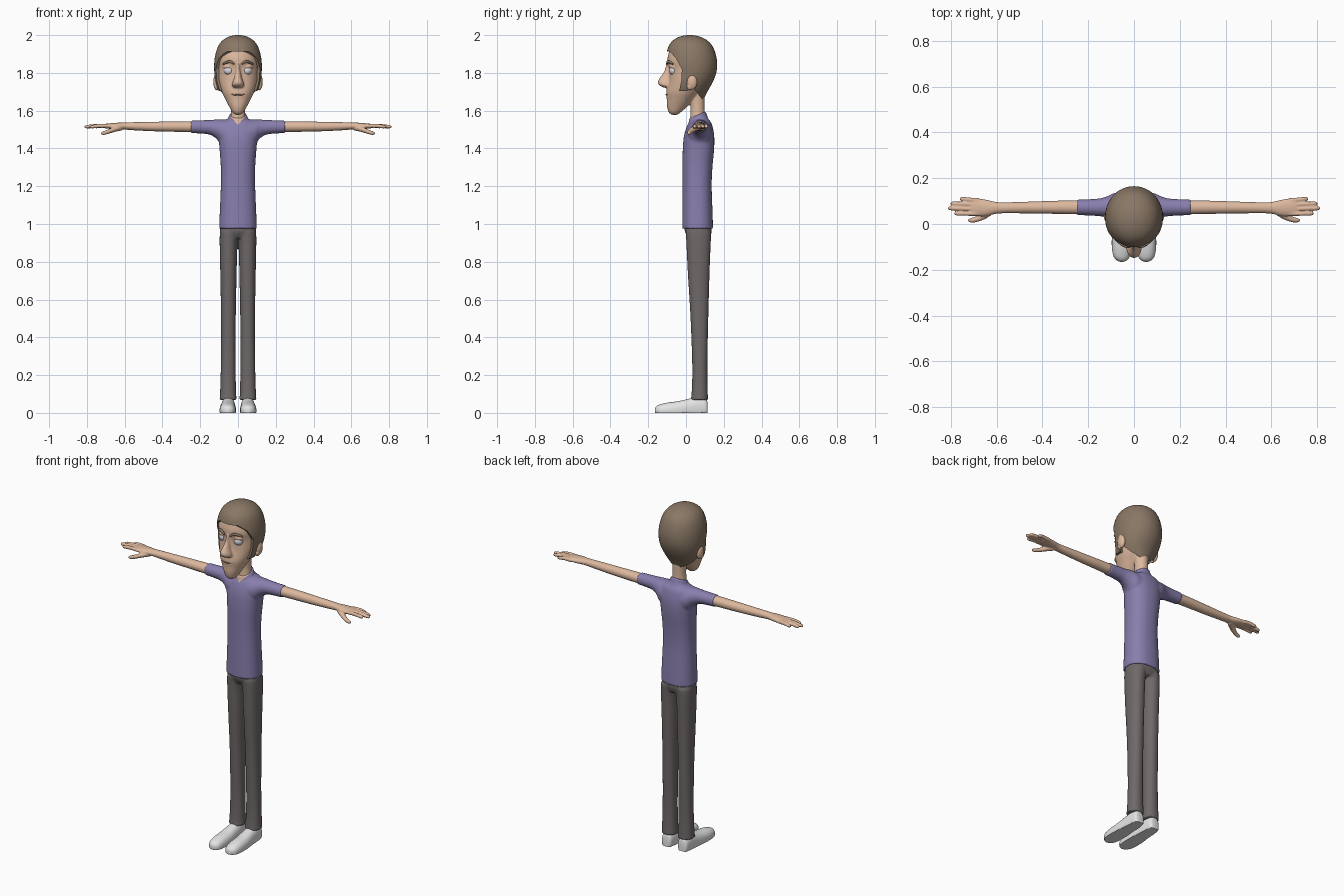
import bpy, bmesh, math
from mathutils import Matrix, Vector

if "Cube" in bpy.data.objects:
    bpy.data.objects.remove(bpy.data.objects["Cube"])


def material(name, rgb):
    m = bpy.data.materials.new(name)
    m.diffuse_color = (*rgb, 1)
    m.use_nodes = True
    m.node_tree.nodes["Principled BSDF"].inputs["Base Color"].default_value = m.diffuse_color
    return m


SKIN = material("skin", (0.72, 0.48, 0.34))
HAIR = material("brown hair", (0.25, 0.185, 0.13))
SHIRT = material("purple shirt", (0.25, 0.21, 0.42))
TROUSER = material("grey trousers", (0.16, 0.14, 0.14))
SHOE = material("off white shoe", (0.78, 0.78, 0.78))
WHITE = material("eye white", (0.75, 0.75, 0.82))
IRIS = material("blue iris", (0.22, 0.24, 0.50))
PUPIL = material("dark pupil", (0.02, 0.02, 0.03))
MOUTH = material("mouth line", (0.30, 0.16, 0.11))


def spline(rows, steps=5):
    """Catmull-Rom through rows of numbers."""
    out = []
    for i in range(len(rows) - 1):
        a, b, c, d = (rows[min(max(i + k, 0), len(rows) - 1)] for k in (-1, 0, 1, 2))
        for s in range(steps):
            t = s / steps
            out.append([0.5 * (2 * q + (r - p) * t + (2 * p - 5 * q + 4 * r - s3) * t * t
                               + (3 * q - p - 3 * r + s3) * t ** 3) for p, q, r, s3 in zip(a, b, c, d)])
    return out + [list(rows[-1])]


def loft(bm, rows, axis, n=40, power=2.0, flip=False):
    """Rows of (t, a0, a1, b0, b1): ellipse extents across the two other axes."""
    rings = []
    for t, a0, a1, b0, b1 in spline(rows):
        ring = []
        for i in range(n):
            u = 2 * math.pi * i / n
            c, s = math.cos(u), math.sin(u)
            a = (a0 + a1) / 2 + (a1 - a0) / 2 * math.copysign(abs(c) ** (2 / power), c)
            b = (b0 + b1) / 2 + (b1 - b0) / 2 * math.copysign(abs(s) ** (2 / power), s)
            p = {'x': (t, a, b), 'y': (a, t, b), 'z': (a, b, t)}[axis]
            ring.append(bm.verts.new((-p[0] if flip else p[0], p[1], p[2])))
        rings.append(ring)
    for r, q in zip(rings, rings[1:]):
        for i in range(n):
            bm.faces.new((r[i], r[(i + 1) % n], q[(i + 1) % n], q[i]))
    bm.faces.new(rings[0])
    bm.faces.new(rings[-1])
    return [v for r in rings for v in r]


def column(bm, rows, **kw):
    """Symmetric upright loft: (z, half x, y front, y back)."""
    return loft(bm, [(z, -h, h, f, b) for z, h, f, b in rows], 'z', **kw)


def ball(bm, at, size):
    m = Matrix.Translation(at) @ Matrix.Diagonal((*size, 1))
    bmesh.ops.create_uvsphere(bm, u_segments=24, v_segments=16, radius=1, matrix=m)


def finish(bm, name, mats, voxel=0, mirror=False, cutter=None, smooth=4):
    """Make the object, fuse its pieces and bake the modifiers."""
    bmesh.ops.recalc_face_normals(bm, faces=bm.faces)
    me = bpy.data.meshes.new(name)
    bm.to_mesh(me)
    bm.free()
    ob = bpy.data.objects.new(name, me)
    bpy.context.collection.objects.link(ob)
    if voxel:
        r = ob.modifiers.new("fuse", 'REMESH')
        r.mode, r.voxel_size = 'VOXEL', voxel
        s = ob.modifiers.new("soften", 'SMOOTH')
        s.factor, s.iterations = 0.5, smooth
    if cutter:
        c = ob.modifiers.new("cut", 'BOOLEAN')
        c.operation, c.object, c.solver = 'DIFFERENCE', cutter, 'EXACT'
    if mirror:
        ob.modifiers.new("mirror", 'MIRROR')
    if ob.modifiers:
        bpy.context.view_layer.update()
        dg = bpy.context.evaluated_depsgraph_get()
        new = bpy.data.meshes.new_from_object(ob.evaluated_get(dg))
        ob.modifiers.clear()
        ob.data = new
    ob.data.materials.clear()
    for m in mats:
        ob.data.materials.append(m)
    for p in ob.data.polygons:
        p.use_smooth = True
    ob.data.set_sharp_from_angle(angle=math.radians(45))
    return ob


# Head: skull, jaw, nose, eyelids, neck
bm = bmesh.new()
column(bm, [(1.98, .04, -.03, .06), (1.95, .09, -.075, .12), (1.90, .108, -.093, .14),
            (1.86, .113, -.099, .148), (1.82, .111, -.090, .142), (1.76, .105, -.092, .115),
            (1.70, .086, -.104, .075), (1.66, .067, -.102, .04), (1.62, .046, -.10, .005),
            (1.59, .029, -.09, -.03), (1.578, .012, -.075, -.045)], power=2.1)
column(bm, [(1.85, .010, -.105, -.06), (1.81, .013, -.115, -.06), (1.775, .020, -.138, -.07),
            (1.752, .029, -.149, -.07), (1.735, .033, -.142, -.07), (1.722, .022, -.12, -.07)], n=24)
for s in (-1, 1):
    ball(bm, (s * .048, -.058, 1.832), (.031, .030, .017))
column(bm, [(1.50, .05, .02, .11), (1.56, .041, .022, .102), (1.61, .036, .024, .098),
            (1.70, .038, .02, .10)])
finish(bm, "head", [SKIN], voxel=.005, smooth=3)

# Hair: larger skull with the face side cut away
bm = bmesh.new()
outline = [(-.3, 1.912), (-.085, 1.912), (-.055, 1.88), (-.022, 1.82), (-.024, 1.76), (-.036, 1.705),
           (.008, 1.705), (.016, 1.74), (.04, 1.72), (.087, 1.66), (.087, 1.55), (-.3, 1.55)]
face = bm.faces.new([bm.verts.new((-.3, y, z)) for y, z in outline])
ext = bmesh.ops.extrude_face_region(bm, geom=[face])
bmesh.ops.translate(bm, verts=[g for g in ext['geom'] if isinstance(g, bmesh.types.BMVert)], vec=(.6, 0, 0))
cutter = finish(bm, "hairline_cutter", [])
cutter.hide_render = True
bm = bmesh.new()
column(bm, [(2.0, .012, .008, .032), (1.993, .045, -.03, .07), (1.975, .078, -.065, .108),
            (1.945, .103, -.09, .138), (1.90, .119, -.104, .157), (1.85, .126, -.108, .165),
            (1.80, .125, -.10, .160), (1.75, .118, -.10, .141), (1.70, .100, -.10, .113),
            (1.665, .068, -.07, .096), (1.65, .04, -.04, .088)], n=64, power=2.05)
finish(bm, "hair", [HAIR], cutter=cutter)
bpy.data.objects.remove(cutter)

# Ears
bm = bmesh.new()
ball(bm, (.114, .032, 1.752), (.017, .027, .041))
ball(bm, (.112, .020, 1.73), (.014, .016, .022))
finish(bm, "ears", [SKIN], mirror=True)

# Eyes: iris and pupil by angle from the forward axis
for s, side in ((-1, "right"), (1, "left")):
    bm = bmesh.new()
    centre = Vector((s * .048, -.062, 1.814))
    bmesh.ops.create_uvsphere(bm, u_segments=32, v_segments=24, radius=.027,
                              matrix=Matrix.Translation(centre) @ Matrix.Rotation(math.pi / 2, 4, 'X'))
    for f in bm.faces:
        angle = (f.calc_center_median() - centre).angle(Vector((-s * .08, -1, 0)).normalized())
        angle = (f.calc_center_median() - centre).angle(Vector((0, -1, 0)))
        f.material_index = 2 if angle < math.radians(15) else 1 if angle < math.radians(37) else 0
    finish(bm, side + "_eye", [WHITE, IRIS, PUPIL])


def tube(name, lines, radius, mat):
    cu = bpy.data.curves.new(name, 'CURVE')
    cu.dimensions, cu.bevel_depth, cu.bevel_resolution, cu.use_fill_caps = '3D', radius, 3, True
    for line in lines:
        sp = cu.splines.new('POLY')
        pts = spline(line)
        sp.points.add(len(pts) - 1)
        for i, (p, q) in enumerate(zip(sp.points, pts)):
            p.co = (*q, 1)
            p.radius = 0.45 + 0.55 * math.sin(math.pi * i / (len(pts) - 1))
    cu.materials.append(mat)
    bpy.context.collection.objects.link(bpy.data.objects.new(name, cu))


# Eyebrows and mouth
tube("eyebrows", [[(s * .018, -.101, 1.846), (s * .045, -.093, 1.86), (s * .08, -.069, 1.846)]
                  for s in (-1, 1)], .0075, HAIR)
tube("mouth", [[(-.040, -.092, 1.687), (-.02, -.102, 1.684), (0, -.105, 1.685),
                (.02, -.102, 1.684), (.040, -.092, 1.687)]], .0035, MOUTH)

# Shirt: torso, sloped collar and sleeves fused together
bm = bmesh.new()
column(bm, [(.975, .100, -.02, .143), (1.05, .097, -.019, .141), (1.2, .091, -.018, .136),
            (1.3, .091, -.018, .14), (1.4, .098, -.017, .149), (1.47, .104, -.010, .149),
            (1.525, .098, .008, .138), (1.548, .078, .025, .125), (1.556, .05, .035, .115)], power=2.3)
for v in column(bm, [(1.535, .066, .008, .118), (1.558, .052, .014, .110), (1.577, .047, .016, .107)]):
    v.co.z += (v.co.y - .06) * .42
for flip in (False, True):
    loft(bm, [(.05, .0, .14, 1.40, 1.553), (.09, .012, .134, 1.42, 1.553), (.115, .026, .122, 1.452, 1.553),
              (.15, .034, .112, 1.473, 1.551), (.20, .037, .108, 1.479, 1.549),
              (.25, .039, .107, 1.481, 1.548)], 'x', flip=flip)
shirt = finish(bm, "shirt", [SHIRT, SKIN], voxel=.006)
# V neck opening, cut along two planes
bm = bmesh.new()
bm.from_mesh(shirt.data)
for s in (-1, 1):
    region = [f for f in bm.faces if f.calc_center_median().z > 1.5
              and f.calc_center_median().y < .05 and abs(f.calc_center_median().x) < .06]
    geom = region + list({e for f in region for e in f.edges}) + list({v for f in region for v in f.verts})
    bmesh.ops.bisect_plane(bm, geom=geom, plane_co=(0, 0, 1.525), plane_no=(-s * 1.1, 0, 1))
for f in bm.faces:
    c = f.calc_center_median()
    f.material_index = int(c.y < .045 and c.z > 1.525 + 1.1 * abs(c.x))
bm.to_mesh(shirt.data)
bm.free()

# Arms and hands
bm = bmesh.new()
loft(bm, [(.235, .042, .104, 1.486, 1.544), (.33, .044, .102, 1.488, 1.543), (.45, .046, .098, 1.491, 1.541),
          (.55, .047, .095, 1.496, 1.539), (.60, .045, .096, 1.500, 1.537), (.64, .036, .105, 1.501, 1.536),
          (.68, .034, .112, 1.504, 1.533), (.705, .037, .114, 1.507, 1.530), (.72, .045, .108, 1.512, 1.526)], 'x')
for y0, y1, tip in ((.045, .046, .785), (.065, .069, .813), (.085, .089, .802), (.104, .109, .762)):
    r = .0095
    loft(bm, [(.68, y0 - r, y0 + r, 1.508, 1.529), ((.68 + tip) / 2, (y0 + y1) / 2 - r, (y0 + y1) / 2 + r, 1.509, 1.530),
              (tip - .012, y1 - r, y1 + r, 1.506, 1.524), (tip, y1 - .004, y1 + .004, 1.510, 1.518)], 'x', n=20)
loft(bm, [(.615, .045, .08, 1.495, 1.525), (.65, .022, .058, 1.488, 1.516), (.69, .008, .034, 1.476, 1.500),
          (.715, .007, .026, 1.471, 1.490), (.726, .012, .021, 1.476, 1.484)], 'x', n=20)
finish(bm, "arms", [SKIN], voxel=.004, mirror=True, smooth=3)

# Trousers
bm = bmesh.new()
for flip in (False, True):
    loft(bm, [(.068, .007, .098, .024, .118), (.11, .010, .095, .030, .115), (.25, .013, .091, .033, .113),
              (.5, .012, .090, .024, .118), (.75, .007, .094, .009, .125), (.9, .003, .097, .002, .131),
              (.96, -.01, .096, -.002, .134)], 'z', flip=flip, power=2.2)
column(bm, [(.925, .088, .012, .125), (.96, .095, -.006, .136), (1.01, .092, -.008, .132)], power=2.3)
finish(bm, "trousers", [TROUSER], voxel=.006)

# Shoes with flat soles
bm = bmesh.new()
for v in loft(bm, [(.115, .035, .07, -.01, .045), (.105, .022, .083, -.02, .075), (.06, .016, .088, -.03, .085),
                   (.02, .014, .091, -.03, .076), (-.04, .011, .096, -.03, .062), (-.10, .012, .097, -.03, .054),
                   (-.14, .018, .090, -.02, .044), (-.158, .030, .076, -.01, .034),
                   (-.165, .045, .062, 0, .022)], 'y', power=2.3):
    v.co.z = max(v.co.z, 0)
finish(bm, "shoes", [SHOE], mirror=True)
